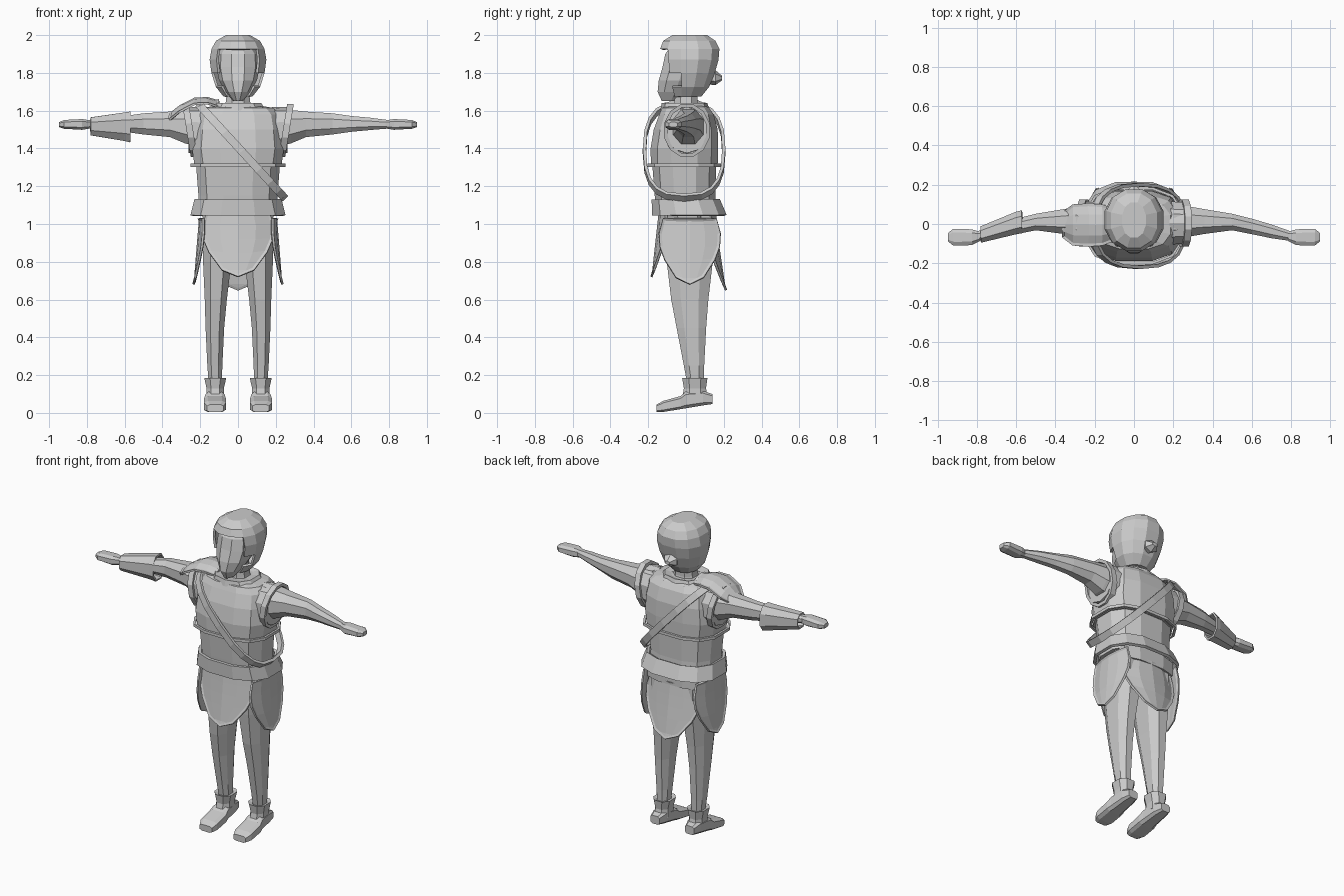
import bpy, bmesh, math
from mathutils import Vector

if "Cube" in bpy.data.objects:
    bpy.data.objects.remove(bpy.data.objects["Cube"])

grey = bpy.data.materials.new("light grey")
grey.diffuse_color = (0.6, 0.6, 0.6, 1)
grey.use_nodes = True
grey.node_tree.nodes["Principled BSDF"].inputs["Base Color"].default_value = grey.diffuse_color


def finish(name, bm, solid=0):
    bmesh.ops.recalc_face_normals(bm, faces=bm.faces)
    me = bpy.data.meshes.new(name)
    bm.to_mesh(me)
    bm.free()
    ob = bpy.data.objects.new(name, me)
    bpy.context.collection.objects.link(ob)
    me.materials.append(grey)
    if solid:
        m = ob.modifiers.new("thickness", 'SOLIDIFY')
        m.thickness, m.offset = solid, 0
    return ob


def loft(name, axis, rings, n=8, p=2.4, caps=True, closed=False, turn=0.5, solid=0, cut=None):
    """rings: (position on axis, a_min, a_max, b_min, b_max), a and b being the other axes in order."""
    bm = bmesh.new()
    rows = []
    for pos, a0, a1, b0, b1 in rings:
        row = []
        for i in range(n):
            t = 2 * math.pi * (i + turn) / n
            c, s = math.cos(t), math.sin(t)
            a = (a0 + a1) / 2 + (a1 - a0) / 2 * math.copysign(abs(c) ** (2 / p), c)
            b = (b0 + b1) / 2 + (b1 - b0) / 2 * math.copysign(abs(s) ** (2 / p), s)
            row.append(bm.verts.new({'x': (pos, a, b), 'y': (a, pos, b), 'z': (a, b, pos)}[axis]))
        rows.append(row)
    for r, q in zip(rows, rows[1:]):
        for i in range(n):
            j = (i + 1) % n
            bm.faces.new((r[i], r[j], q[j], q[i]))
    if caps:
        bm.faces.new(rows[0])
        bm.faces.new(rows[-1])
    if cut:
        gone = [f for f in bm.faces if cut(f.calc_center_median())]
        bmesh.ops.delete(bm, geom=gone, context='FACES')
    return finish(name, bm, solid)


def band(name, points, normal, width, thick):
    """Closed flat strap through points; width runs along normal."""
    bm = bmesh.new()
    mid = sum(points, Vector()) / len(points)
    rows = []
    for pt in points:
        out = (pt - mid).normalized() * thick / 2
        w = normal.normalized() * width / 2
        rows.append([bm.verts.new(pt + d) for d in (out + w, out - w, -out - w, -out + w)])
    for k, r in enumerate(rows):
        q = rows[(k + 1) % len(rows)]
        for i in range(4):
            j = (i + 1) % 4
            bm.faces.new((r[i], r[j], q[j], q[i]))
    return finish(name, bm)


def shield(name, rows, place, rim=0.014):
    """Pointed plate with raised border. rows: (half width, drop)."""
    bm = bmesh.new()
    us = (-1, -0.5, 0, 0.5, 1)
    grid = [[bm.verts.new(place(u * w, d, u)) for u in us] for w, d in rows]
    for a, b in zip(grid, grid[1:]):
        for i in range(4):
            bm.faces.new((a[i], a[i + 1], b[i + 1], b[i]))
    bmesh.ops.remove_doubles(bm, verts=bm.verts, dist=0.002)
    bmesh.ops.recalc_face_normals(bm, faces=bm.faces)
    bmesh.ops.inset_region(bm, faces=bm.faces[:], thickness=rim, depth=-0.007, use_boundary=True)
    return finish(name, bm, 0.012)


# Head: face, hair cap open at the front, small bun, neck and collar
loft("face", 'z', [(1.65, -.025, .025, -.13, -.03), (1.70, -.065, .065, -.155, .04),
                   (1.76, -.10, .10, -.15, .08), (1.83, -.115, .115, -.13, .10),
                   (1.90, -.11, .11, -.115, .10), (1.95, -.07, .07, -.08, .08)], 10, 2, turn=0)
loft("hair", 'z', [(1.68, -.075, .075, -.08, .08), (1.73, -.115, .115, -.10, .12),
                   (1.80, -.138, .138, -.12, .15), (1.87, -.148, .148, -.13, .17),
                   (1.925, -.138, .138, -.135, .175), (1.965, -.115, .115, -.12, .155),
                   (1.995, -.06, .06, -.07, .11)], 12, 2.2, solid=0.014,
     cut=lambda c: c.y < -0.045 and abs(c.x) < 0.115 and c.z < 1.91)
loft("hair_bun", 'y', [(.11, -.03, .03, 1.74, 1.82), (.155, -.05, .05, 1.735, 1.815),
                       (.19, -.02, .02, 1.76, 1.785)], 6, 2)
loft("neck", 'z', [(1.57, -.085, .085, -.075, .08), (1.64, -.07, .07, -.065, .065),
                   (1.72, -.06, .06, -.06, .065)], 8)
loft("collar", 'z', [(1.60, -.15, .15, -.13, .12), (1.635, -.125, .125, -.125, .11),
                     (1.625, -.085, .085, -.08, .085)], 10, caps=False, solid=0.012)

# Torso: abdomen, chest armour with a lip, belt
loft("abdomen", 'z', [(1.05, -.215, .215, -.16, .165), (1.15, -.215, .215, -.17, .16),
                      (1.34, -.23, .23, -.185, .165)], 12, 2.6)
loft("chest_armour", 'z', [(1.305, -.235, .235, -.19, .172), (1.40, -.25, .25, -.192, .175),
                           (1.50, -.24, .24, -.175, .172), (1.58, -.225, .225, -.145, .15),
                           (1.615, -.19, .19, -.13, .125), (1.63, -.10, .10, -.09, .09)], 12, 2.8)
loft("chest_lip", 'z', [(1.302, -.25, .25, -.203, .185), (1.32, -.25, .25, -.203, .185)], 12, 2.8,
     caps=False, solid=0.014)
loft("belt", 'z', [(1.045, -.25, .25, -.175, .212), (1.13, -.228, .228, -.178, .175)], 12, 2.6,
     caps=False, solid=0.018)
loft("hips", 'z', [(.86, -.10, .10, -.08, .10), (.95, -.185, .185, -.11, .14),
                   (1.08, -.20, .20, -.14, .15)], 10)

# Diagonal strap around the torso
slope = Vector((.225, 0, -.245))
loop = []
for k in range(20):
    t = 2 * math.pi * k / 20
    c, s = math.cos(t), math.sin(t)
    q = slope * math.copysign(abs(c) ** 0.8, c)
    loop.append(Vector((.02, -.01, 1.385)) + q + Vector((0, .21 * math.copysign(abs(s) ** 0.7, s), 0)))
band("diagonal_strap", loop, Vector((.245, 0, .225)), 0.042, 0.018)

# Skirt of four pointed plates
shape = [(.165, 0), (.19, .08), (.185, .15), (.155, .22), (.085, .315), (0, .35)]


def skirt(top_z, base, flare, bulge, turn, squeeze=1):
    c, s = math.cos(turn), math.sin(turn)

    def place(w, d, u):
        out = base + flare * d - bulge * (w / .19) ** 2
        x, y = w * squeeze, -out
        return (x * c - y * s, x * s + y * c + (.02 if abs(s) > .5 else 0), top_z - d)
    return place


shield("front_skirt_plate", shape, skirt(1.07, .145, .11, .05, 0))
shield("back_skirt_plate", shape, skirt(1.00, .16, .15, .05, math.pi))
for side, turn in (("left", math.pi / 2), ("right", -math.pi / 2)):
    shield(side + "_skirt_plate", shape, skirt(1.03, .208, .08, .03, turn, .86))
loft("skirt_back_fill", 'z', [(.98, -.19, .19, .06, .165), (1.07, -.2, .2, .04, .165)], 8)

for side, s in (("left", 1), ("right", -1)):
    def X(a, b):
        return (a, b) if s > 0 else (-b, -a)

    # Leg, boot cuff and foot
    loft(side + "_leg", 'z', [(.12, *X(.085, .155), .01, .095), (.25, *X(.08, .165), -.015, .10),
                              (.45, *X(.07, .175), -.055, .112), (.60, *X(.055, .18), -.085, .125),
                              (.80, *X(.03, .19), -.11, .15), (.98, *X(.01, .195), -.12, .15)], 8)
    loft(side + "_boot_cuff", 'z', [(.08, *X(.07, .17), -.025, .12), (.13, *X(.072, .17), -.015, .11),
                                    (.185, *X(.058, .182), -.025, .118), (.178, *X(.08, .16), .0, .10)], 8)
    loft(side + "_foot", 'y', [(-.155, *X(.075, .165), .003, .045), (-.12, *X(.062, .182), .004, .065),
                               (-.03, *X(.062, .182), .018, .09), (.0, *X(.068, .175), .023, .115),
                               (.09, *X(.075, .168), .038, .12), (.14, *X(.09, .155), .046, .10)], 8, 4)

    # Arm and mitten hand
    loft(side + "_arm", 'x', [(s * .20, -.09, .11, 1.40, 1.62), (s * .28, -.07, .095, 1.42, 1.61),
                              (s * .36, -.055, .08, 1.455, 1.60), (s * .50, -.035, .055, 1.47, 1.59),
                              (s * .60, -.055, .03, 1.485, 1.575), (s * .70, -.075, .0, 1.495, 1.565),
                              (s * .81, -.09, -.04, 1.505, 1.55)], 8, 2.2)
    loft(side + "_hand", 'x', [(s * .78, -.085, -.04, 1.505, 1.55), (s * .825, -.11, -.025, 1.497, 1.557),
                               (s * .92, -.112, -.022, 1.503, 1.552), (s * .947, -.09, -.045, 1.512, 1.54)], 8, 3)

    # Armhole trim, leaning outward at the top
    ring = []
    for k in range(12):
        t = 2 * math.pi * (k + .5) / 12
        ring.append(Vector((s * (.255 + .022 * math.sin(t)), .005 + .115 * math.cos(t), 1.495 + .135 * math.sin(t))))
    band(side + "_armhole_trim", ring, Vector((1, 0, 0)), 0.035, 0.02)
    loft(side + "_shoulder", 'x', [(s * .18, -.11, .12, 1.37, 1.62), (s * .262, -.105, .115, 1.375, 1.62)], 10, 2.2)

# Bracer on the right forearm
loft("bracer", 'x', [(-.57, -.045, .068, 1.432, 1.595), (-.60, -.05, .06, 1.44, 1.59),
                     (-.78, -.092, -.015, 1.472, 1.562)], 8, 2.4, caps=False, solid=0.012)

# Pauldron draped over the right shoulder
shield("pauldron", [(.08, 0), (.105, .06), (.11, .13), (.105, .21), (.06, .265)],
       lambda w, d, u: (-.10 - d, w - .005, 1.655 + .03 * math.sin(d * 13) - .85 * d * d - .035 * u * u))
